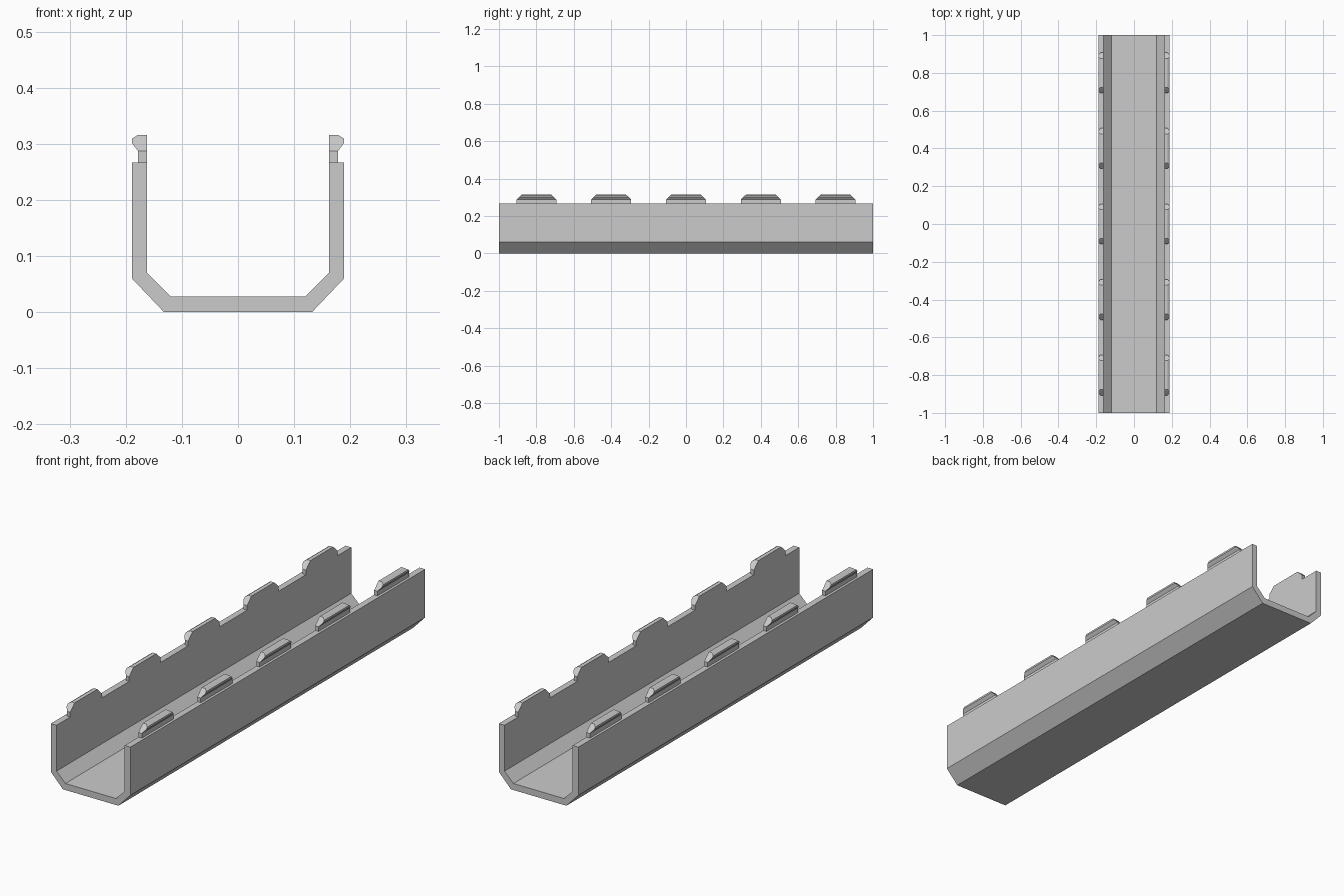
import bpy, bmesh

if "Cube" in bpy.data.objects:
    bpy.data.objects.remove(bpy.data.objects["Cube"])

grey = bpy.data.materials.new("light_grey")
grey.diffuse_color = (0.6, 0.6, 0.6, 1)
grey.use_nodes = True
grey.node_tree.nodes["Principled BSDF"].inputs["Base Color"].default_value = grey.diffuse_color


def extrude_profile(name, points):
    """Prism along y from (x, z, half_length) profile points."""
    bm = bmesh.new()
    front = [bm.verts.new((x, -h, z)) for x, z, h in points]
    back = [bm.verts.new((x, h, z)) for x, z, h in points]
    n = len(points)
    bm.faces.new(front)
    bm.faces.new(back[::-1])
    for i in range(n):
        j = (i + 1) % n
        bm.faces.new((front[i], back[i], back[j], front[j]))
    bmesh.ops.recalc_face_normals(bm, faces=bm.faces)
    mesh = bpy.data.meshes.new(name)
    bm.to_mesh(mesh)
    bm.free()
    mesh.materials.append(grey)
    obj = bpy.data.objects.new(name, mesh)
    bpy.context.collection.objects.link(obj)
    return obj


def loft_sections(name, sections):
    """Closed loft of rectangles (x_in, x_out, half_length, z)."""
    bm = bmesh.new()
    rings = [[bm.verts.new(p) for p in ((a, -h, z), (b, -h, z), (b, h, z), (a, h, z))]
             for a, b, h, z in sections]
    bm.faces.new(rings[0][::-1])
    bm.faces.new(rings[-1])
    for lo, hi in zip(rings, rings[1:]):
        for i in range(4):
            j = (i + 1) % 4
            bm.faces.new((lo[i], lo[j], hi[j], hi[i]))
    bmesh.ops.recalc_face_normals(bm, faces=bm.faces)
    mesh = bpy.data.meshes.new(name)
    bm.to_mesh(mesh)
    bm.free()
    mesh.materials.append(grey)
    return mesh


# U-shaped channel with chamfered lower corners
half = [(0.132, 0), (0.189, 0.06), (0.189, 0.267),
        (0.162, 0.267), (0.162, 0.07), (0.12, 0.028)]
profile = half + [(-x, z) for x, z in reversed(half)]
extrude_profile("channel", [(x, z, 1.0) for x, z in profile])

# Snap clips: narrow neck, flared head, chamfered top and ends
sections = [(0.162, 0.178, 0.107, 0.267), (0.162, 0.178, 0.107, 0.287),
            (0.162, 0.189, 0.093, 0.301), (0.162, 0.189, 0.085, 0.309),
            (0.162, 0.178, 0.077, 0.316)]
right_clip = loft_sections("right_clip", sections)
left_clip = loft_sections("left_clip", [(-a, -b, h, z) for a, b, h, z in sections])
for mesh in (right_clip, left_clip):
    for k in range(-2, 3):
        clip = bpy.data.objects.new(f"{mesh.name}_{k + 3}", mesh)
        clip.location.y = 0.4 * k
        bpy.context.collection.objects.link(clip)
